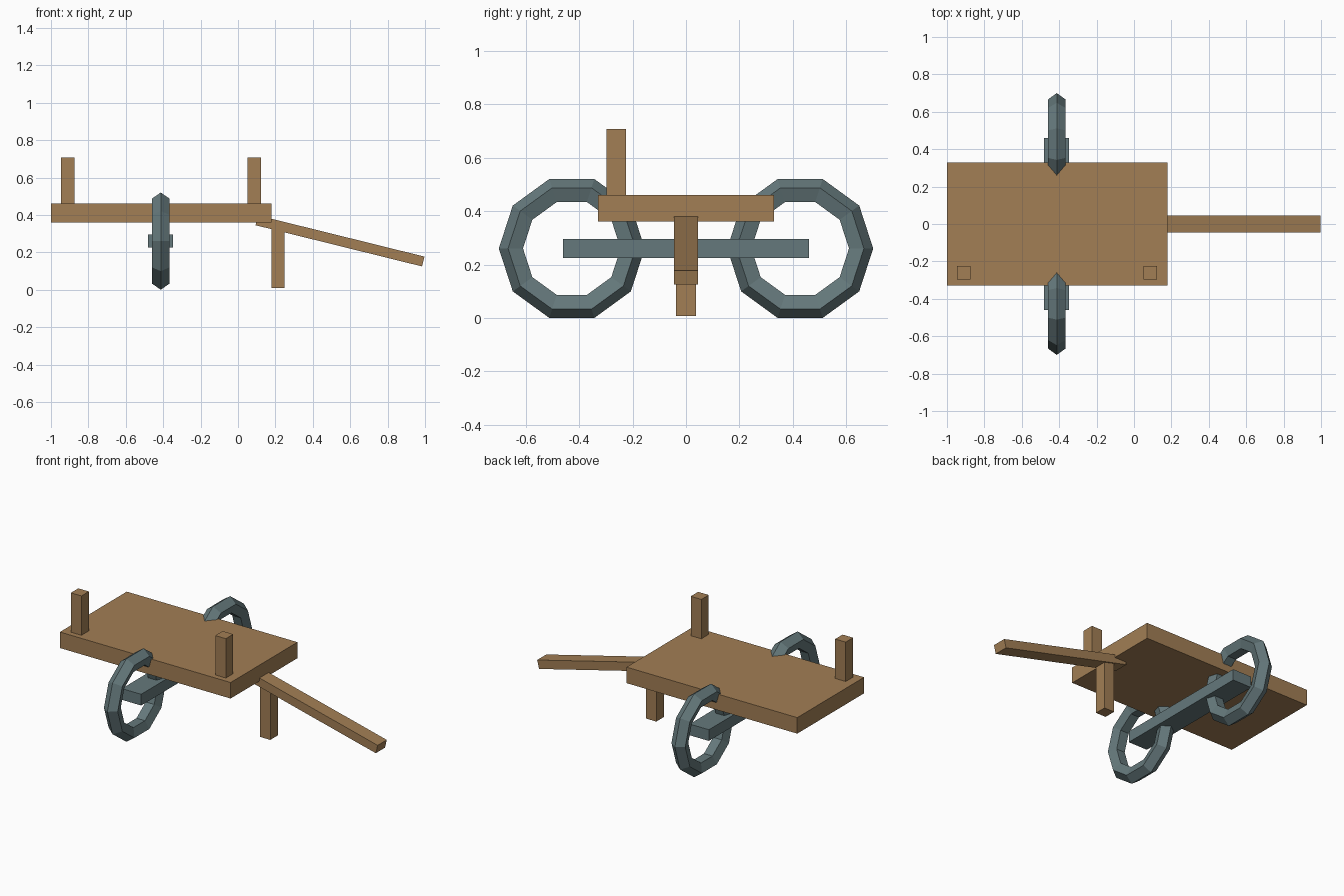
import bpy
from math import radians

if "Cube" in bpy.data.objects:
    bpy.data.objects.remove(bpy.data.objects["Cube"])


def material(name, color):
    m = bpy.data.materials.new(name)
    m.diffuse_color = color
    m.use_nodes = True
    m.node_tree.nodes["Principled BSDF"].inputs["Base Color"].default_value = m.diffuse_color
    return m


wood = material("wood", (0.36, 0.21, 0.09, 1))
iron = material("iron", (0.13, 0.19, 0.20, 1))


def box(name, center, size, mat, tilt=0):
    bpy.ops.mesh.primitive_cube_add(size=1, location=center)
    o = bpy.context.object
    o.name = name
    o.scale = size
    o.rotation_euler = (0, radians(tilt), 0)
    o.data.materials.append(mat)
    return o


# Cart bed
box("bed", (-0.41, 0, 0.41), (1.18, 0.66, 0.10), wood)

# Two upright posts, on the front side only
for x, label in ((-0.911, "rear"), (0.087, "fore")):
    box(label + "_post", (x, -0.26, 0.578), (0.073, 0.073, 0.256), wood)

# Sloping pull handle and its prop leg
box("handle", (0.5455, 0, 0.261), (0.917, 0.09, 0.054), wood, tilt=13.9)
box("prop_leg", (0.214, 0, 0.17), (0.07, 0.074, 0.324), wood)

# Axle beam
box("axle", (-0.414, 0, 0.26), (0.133, 0.92, 0.07), iron)

# Ten-sided ring wheels with a five-sided rim section
for side, label in ((-1, "front"), (1, "back")):
    bpy.ops.mesh.primitive_torus_add(
        major_segments=10, minor_segments=5,
        major_radius=0.223, minor_radius=0.05,
        location=(-0.413, side * 0.427, 0.26),
        rotation=(radians(90), 0, radians(90)))
    wheel = bpy.context.object
    wheel.name = label + "_wheel"
    wheel.data.materials.append(iron)
